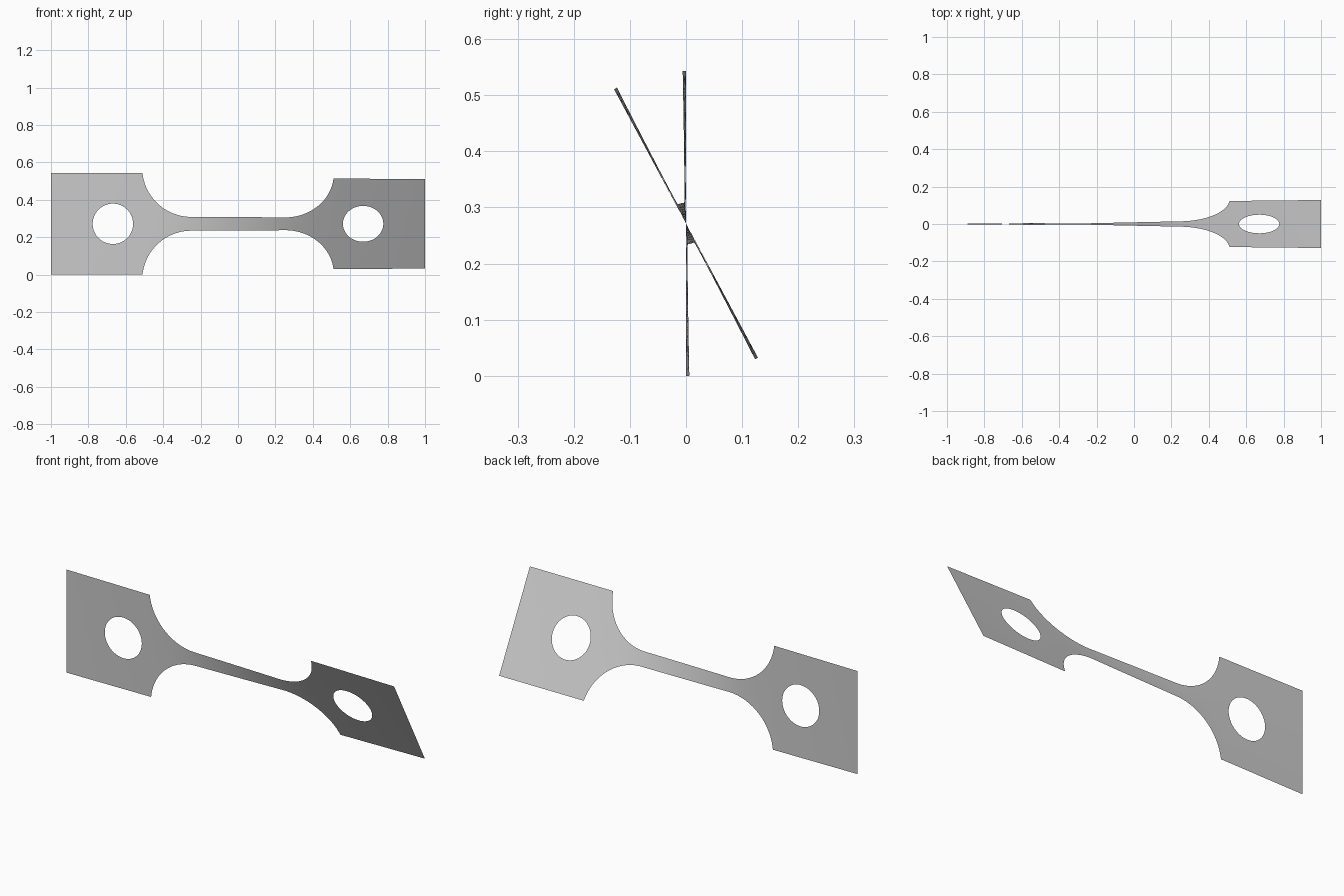
import bpy, bmesh
from math import sin, cos, sqrt, asin, pi, radians

cube = bpy.data.objects.get("Cube")
if cube:
    bpy.data.objects.remove(cube)

PLATE, NECK = 0.2715, 0.037            # half heights
FILLET_X, FILLET_R = 0.25, 0.262       # fillet centre and radius
HOLE_X, HOLE_R = 0.669, 0.108
TWIST = radians(28.2)
ROWS = 8
FILLET_END = asin(sqrt(FILLET_R**2 - (NECK + FILLET_R - PLATE)**2) / FILLET_R)


def outer(x):
    """Half height of the outline."""
    u = abs(x) - FILLET_X
    if u <= 0:
        return NECK
    if u >= FILLET_R * sin(FILLET_END) - 1e-5:
        return PLATE
    return NECK + FILLET_R - sqrt(FILLET_R**2 - u * u)


def inner(x):
    """Half height of the round hole."""
    return sqrt(max(0, HOLE_R**2 - (abs(x) - HOLE_X)**2))


def span(a, b, n):
    return [a + (b - a) * i / n for i in range(n + 1)]


# Columns along the length, dense at fillets and holes
half = span(0, FILLET_X, 10)
half += [FILLET_X + FILLET_R * sin(a) for a in span(0, FILLET_END, 28)]
half += [HOLE_X - HOLE_R * cos(a) for a in span(0, pi, 32)]
half += span(HOLE_X + HOLE_R, 1, 6)
columns = sorted({round(s * x, 6) for x in half for s in (-1, 1)})

# Twist builds up fastest where the strip is narrow
angles = [0]
for a, b in zip(columns, columns[1:]):
    angles.append(angles[-1] + (b - a) * (NECK / outer((a + b) / 2))**1.3)
angles = [a * TWIST / angles[-1] for a in angles]

# Upper and lower halves of the sheet
bm = bmesh.new()
for side in (1, -1):
    grid = []
    for x, ang in zip(columns, angles):
        lo, hi = inner(x), outer(x)
        heights = [side * (lo + (hi - lo) * t / ROWS) for t in range(ROWS + 1)]
        grid.append([bm.verts.new((x, -h * sin(ang), PLATE + h * cos(ang)))
                     for h in heights])
    for c, d in zip(grid, grid[1:]):
        for j in range(ROWS):
            quad = [c[j], d[j], d[j + 1], c[j + 1]]
            bm.faces.new(quad if side > 0 else quad[::-1])
bmesh.ops.remove_doubles(bm, verts=bm.verts, dist=1e-5)
for f in bm.faces:
    f.smooth = True

mesh = bpy.data.meshes.new("twisted_strip")
bm.to_mesh(mesh)
bm.free()
strip = bpy.data.objects.new("twisted_strip", mesh)
bpy.context.collection.objects.link(strip)

# Plain grey finish
grey = bpy.data.materials.new("light_grey")
grey.use_nodes = True
grey.diffuse_color = (0.6, 0.6, 0.6, 1)
grey.node_tree.nodes["Principled BSDF"].inputs["Base Color"].default_value = (0.6, 0.6, 0.6, 1)
mesh.materials.append(grey)
